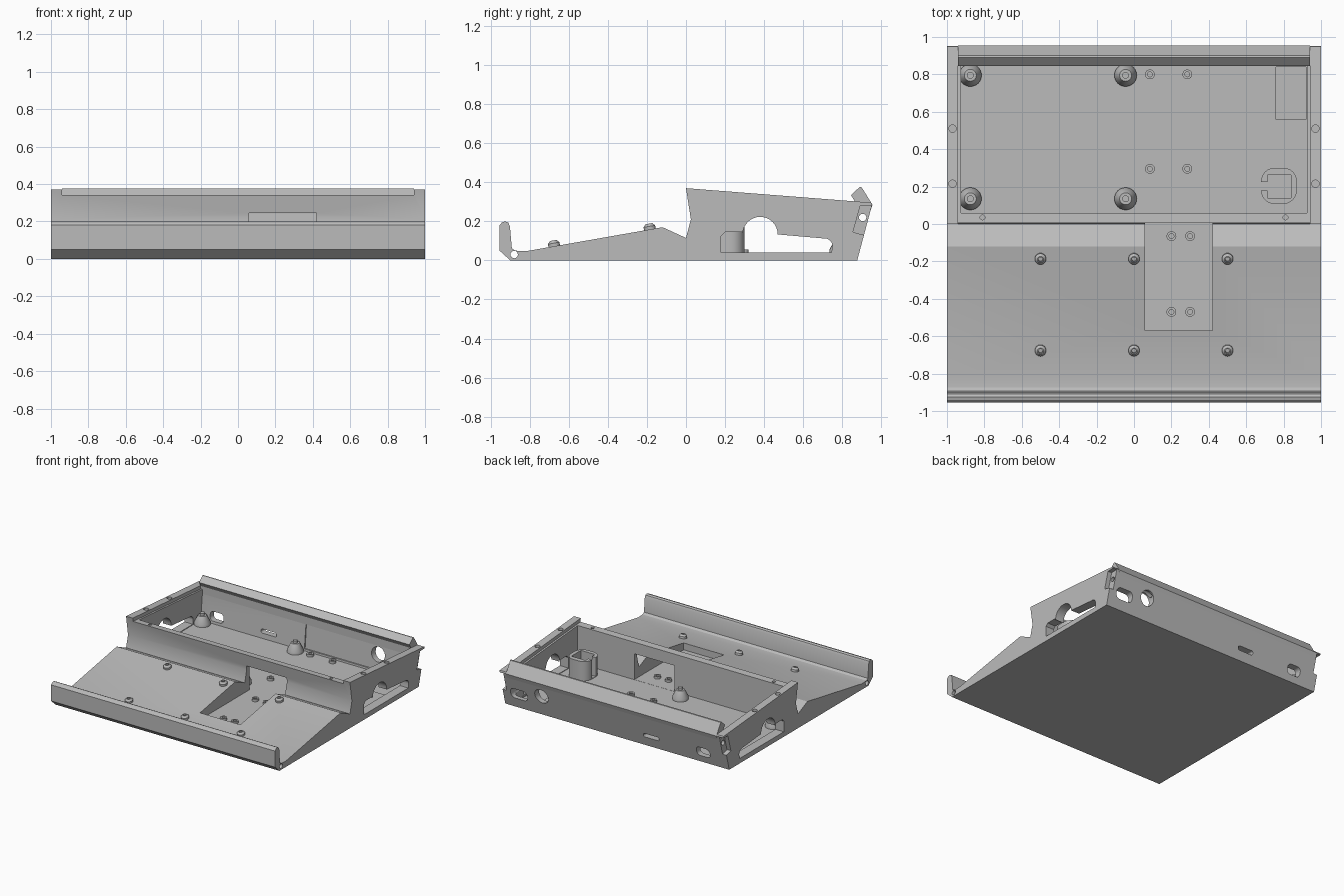
import bpy, bmesh
from math import sin, cos, pi, atan2
from mathutils import Matrix, Vector

cube = bpy.data.objects.get("Cube")
if cube:
    bpy.data.objects.remove(cube, do_unlink=True)

GREY = (0.5, 0.5, 0.5, 1)
mat = bpy.data.materials.new("plain grey")
mat.use_nodes = True
mat.diffuse_color = GREY
mat.node_tree.nodes["Principled BSDF"].inputs["Base Color"].default_value = GREY

FLOOR = 0.035


def finish(name, bm):
    bmesh.ops.recalc_face_normals(bm, faces=bm.faces[:])
    me = bpy.data.meshes.new(name)
    bm.to_mesh(me)
    bm.free()
    me.materials.append(mat)
    ob = bpy.data.objects.new(name, me)
    bpy.context.collection.objects.link(ob)
    return ob


def prism(name, pts, a, b, axis="x"):
    """Extrude an outline from a to b: (y, z) along x, (x, z) along y, (x, y) along z."""
    place = {"x": lambda p: (a, p[0], p[1]), "y": lambda p: (p[0], a, p[1]),
             "z": lambda p: (p[0], p[1], a)}[axis]
    bm = bmesh.new()
    face = bm.faces.new([bm.verts.new(place(p)) for p in pts])
    ext = bmesh.ops.extrude_face_region(bm, geom=[face])
    step = Vector([(b - a) * (axis == k) for k in "xyz"])
    bmesh.ops.translate(bm, vec=step, verts=[v for v in ext["geom"] if isinstance(v, bmesh.types.BMVert)])
    return finish(name, bm)


def arc(cx, cy, r, start, end, n=10):
    return [(cx + r * cos(start + (end - start) * i / n),
             cy + r * sin(start + (end - start) * i / n)) for i in range(n + 1)]


def circle(cx, cy, r, n=24):
    return arc(cx, cy, r, 0, 2 * pi, n)[:-1]


def rounded(x0, x1, y0, y1, r):
    return (arc(x1 - r, y1 - r, r, 0, pi / 2, 6) + arc(x0 + r, y1 - r, r, pi / 2, pi, 6)
            + arc(x0 + r, y0 + r, r, pi, 1.5 * pi, 6) + arc(x1 - r, y0 + r, r, 1.5 * pi, 2 * pi, 6))


def rect(x0, x1, y0, y1):
    return [(x0, y0), (x1, y0), (x1, y1), (x0, y1)]


def lathe(name, profile, loc, tilt=0):
    bm = bmesh.new()
    vs = [bm.verts.new((r, 0, z)) for r, z in profile]
    es = [bm.edges.new(p) for p in zip(vs, vs[1:])]
    bmesh.ops.spin(bm, geom=vs + es, cent=(0, 0, 0), axis=(0, 0, 1), angle=2 * pi,
                   steps=24, use_duplicate=False)
    bmesh.ops.remove_doubles(bm, verts=bm.verts[:], dist=1e-5)
    bmesh.ops.transform(bm, matrix=Matrix.Translation(loc) @ Matrix.Rotation(tilt, 4, "X"),
                        verts=bm.verts[:])
    return finish(name, bm)


def cut(target, cutter):
    mod = target.modifiers.new("cut", "BOOLEAN")
    mod.operation = "DIFFERENCE"
    mod.solver = "EXACT"
    mod.object = cutter
    bpy.context.view_layer.objects.active = target
    bpy.ops.object.modifier_apply(modifier=mod.name)
    bpy.data.objects.remove(cutter, do_unlink=True)


# Main body: front lip, sloping deck and rear tray in one side outline
body = prism("body", [(-0.9, 0), (-0.955, 0.05), (-0.955, 0.18), (-0.942, 0.195), (-0.925, 0.2),
                      (-0.91, 0.193), (-0.902, 0.175), (-0.892, 0.062), (-0.875, 0.05),
                      (-0.82, 0.047), (-0.12, 0.17), (0, 0.115), (0.025, 0.21), (0, 0.37),
                      (0.948, 0.296), (0.953, 0.285), (0.877, 0)], -1, 1)

# Lowered seat for the lid, and the tray interior
cut(body, prism("seat_cut", [(-0.1, 0.35), (1.1, 0.257), (1.1, 0.6), (-0.1, 0.6)], -0.94, 0.94))
cut(body, prism("tray_cut", [(0.06, FLOOR), (0.845, FLOOR), (0.868, 0.25), (0.868, 0.5),
                             (0.06, 0.5)], -0.925, 0.925))
# Thinner part of the rear wall and shallow floor recess
cut(body, prism("thin_wall_cut", [(0.8, 0.05), (0.857, 0.05), (0.874, 0.24), (0.8, 0.24)], 0, 0.92))
cut(body, prism("floor_cut", rect(0.76, 0.92, 0.56, 0.84), 0.025, 0.1, "z"))
# Deck pocket passing under the tray's front wall
cut(body, prism("pocket_cut", rect(0.06, 0.42, -0.57, 0.1), FLOOR + 0.001, 0.245, "z"))

# Side openings: low shelf, arch and long slot
side = ([(0.18, 0.04), (0.18, 0.125), (0.2, 0.145), (0.29, 0.145)]
        + arc(0.38, 0.133, 0.09, pi, 0, 16)
        + [(0.7, 0.113)] + arc(0.71, 0.073, 0.04, pi / 2, 0, 6) + [(0.745, 0.04)])
for s in (-1, 1):
    cut(body, prism("side_cut", side, s * 0.8, s * 1.1))

# Hinge bores along the whole width
for y, z in ((-0.88, 0.03), (0.905, 0.22)):
    cut(body, prism("bore_cut", circle(y, z, 0.019, 16), -1.1, 1.1))

# Rear corner recesses and screw holes in the rims
for s in (-1, 1):
    cut(body, prism("corner_cut", [(0.893, 0.28), (0.855, 0.145), (0.93, 0.125), (0.99, 0.283)],
                    s * 0.965, s * 1.1))
    for x, y, r in ((0.97, 0.51, 0.02), (0.97, 0.215, 0.02), (0.81, 0.035, 0.013)):
        cut(body, prism("screw_cut", circle(s * x, y, r, 16), 0.25, 0.5, "z"))

# Rear wall connector openings
for outline in (rounded(0.78, 0.93, 0.08, 0.165, 0.035), circle(0.645, 0.17, 0.06),
                rounded(-0.39, -0.25, 0.075, 0.107, 0.014),
                rounded(-0.845, -0.725, 0.055, 0.13, 0.03)):
    cut(body, prism("rear_cut", outline, 0.75, 1.1, "y"))

# Ridge along the rear wall
ridge = prism("rear_ridge", [(0.866, 0.24), (0.866, 0.3), (0.845, 0.335), (0.89, 0.376),
                             (0.9, 0.374), (0.955, 0.285), (0.942, 0.245)], -0.94, 0.94)

# Deck pegs, square to the slope
slope = atan2(0.123, 0.7)
for x in (-0.5, 0, 0.5):
    for y in (-0.675, -0.185):
        lathe("deck_peg", [(0.03, -0.01), (0.03, 0.016), (0.017, 0.03), (0.012, 0.03),
                           (0.012, 0.005), (0, 0.005)],
              (x, y, 0.047 + (y + 0.82) * 0.1757), slope)

# Tall standoffs
for x in (-0.875, -0.045):
    for y in (0.135, 0.795):
        lathe("tall_standoff", [(0.06, -0.005), (0.06, 0.02), (0.032, 0.075), (0.018, 0.075),
                                (0.018, 0.095), (0, 0.095)], (x, y, FLOOR))

# Short standoffs in the tray and the pocket
short = [(x, y) for x in (0.085, 0.285) for y in (0.295, 0.8)]
short += [(x, y) for x in (0.2, 0.3) for y in (-0.065, -0.47)]
for x, y in short:
    lathe("short_standoff", [(0.026, -0.005), (0.026, 0.02), (0.013, 0.02), (0.013, 0.004),
                             (0, 0.004)], (x, y, FLOOR))

# Open-sided holder
holder = prism("holder", rounded(0.68, 0.87, 0.108, 0.3, 0.07), FLOOR - 0.005, 0.19, "z")
cut(holder, prism("holder_cut", rect(0.715, 0.84, 0.14, 0.262), FLOOR + 0.003, 0.3, "z"))
cut(holder, prism("holder_gap", rect(0.6, 0.75, 0.18, 0.225), FLOOR + 0.003, 0.3, "z"))

# Smooth the round parts, keep edges crisp
bpy.ops.object.select_all(action="DESELECT")
for ob in bpy.context.collection.objects:
    if ob.type == "MESH" and mat.name in ob.data.materials:
        ob.select_set(True)
        bpy.context.view_layer.objects.active = ob
bpy.ops.object.shade_smooth_by_angle(angle=pi / 6)
